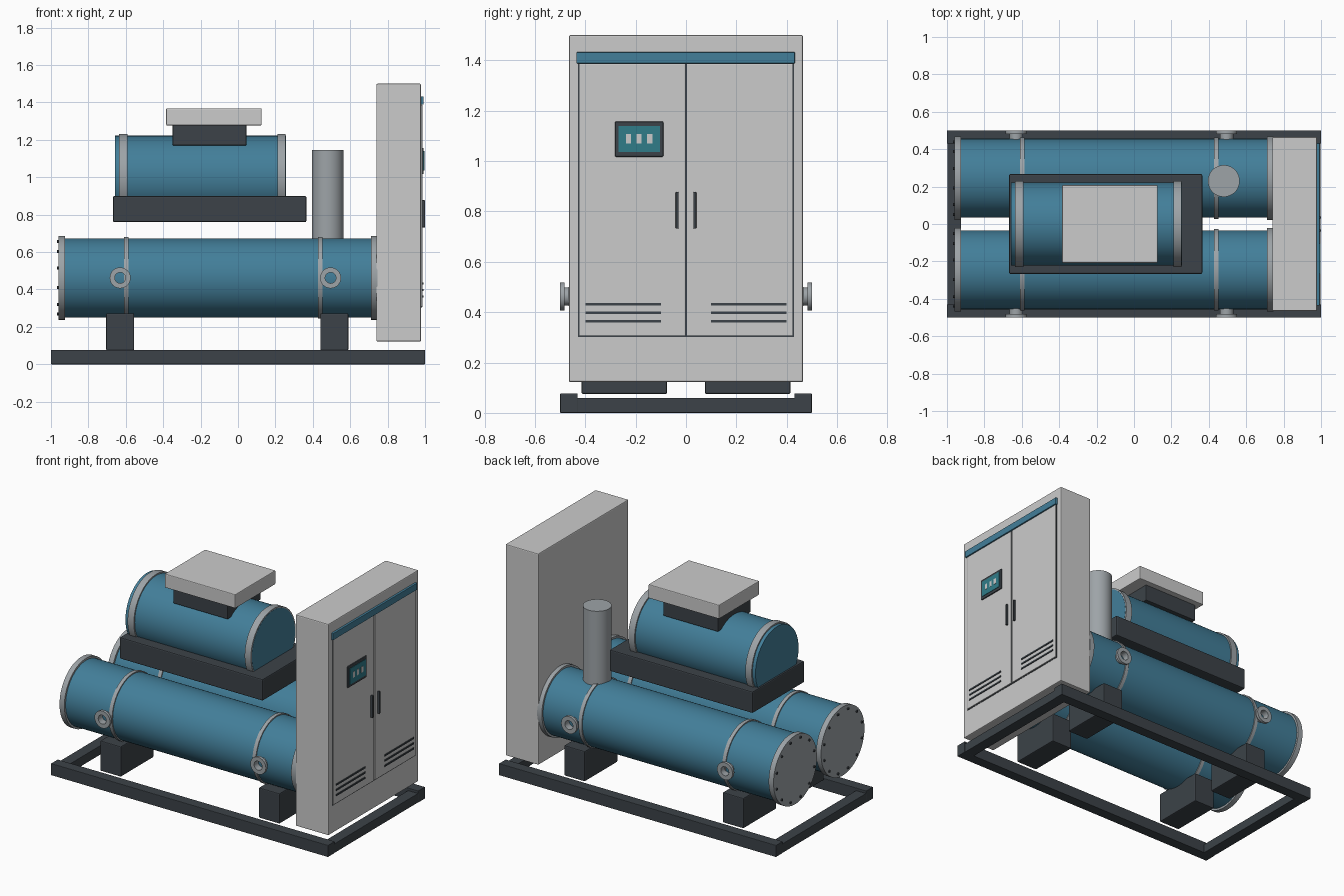
import bpy, math

if "Cube" in bpy.data.objects:
    bpy.data.objects.remove(bpy.data.objects["Cube"])


def mat(name, r, g, b):
    m = bpy.data.materials.new(name)
    m.diffuse_color = (r, g, b, 1)
    m.use_nodes = True
    m.node_tree.nodes["Principled BSDF"].inputs["Base Color"].default_value = m.diffuse_color
    return m


BLUE = mat("blue_paint", 0.055, 0.21, 0.32)
DARK = mat("dark_steel", 0.045, 0.055, 0.065)
LIGHT = mat("light_panel", 0.55, 0.57, 0.56)
GREY = mat("grey_metal", 0.34, 0.37, 0.39)
SCREEN = mat("screen_teal", 0.03, 0.20, 0.25)


def box(name, x, y, z, material, bevel=0.0):
    """Box from (min, max) ranges."""
    bpy.ops.mesh.primitive_cube_add(
        size=1, location=[(a + b) / 2 for a, b in (x, y, z)])
    o = bpy.context.object
    o.name = name
    o.scale = [b - a for a, b in (x, y, z)]
    bpy.ops.object.transform_apply(location=False, rotation=False, scale=True)
    o.data.materials.append(material)
    if bevel:
        m = o.modifiers.new("bevel", "BEVEL")
        m.width, m.segments = bevel, 2
    return o


def cyl_x(name, x, y, z, r, material, sides=64):
    """Smooth cylinder lying along x."""
    bpy.ops.mesh.primitive_cylinder_add(
        vertices=sides, radius=r, depth=x[1] - x[0],
        location=((x[0] + x[1]) / 2, y, z), rotation=(0, math.pi / 2, 0))
    o = bpy.context.object
    o.name = name
    o.data.materials.append(material)
    bpy.ops.object.shade_smooth_by_angle(angle=math.radians(35))
    return o


def nozzle(name, x, z, side):
    """Flanged hollow stub: (distance from centre plane, radius) profile revolved about y."""
    profile = [(0.42, 0.036), (0.482, 0.036), (0.482, 0.056), (0.50, 0.056),
               (0.50, 0.029), (0.42, 0.029)]
    n, k = 32, len(profile)
    verts = [(x + r * math.cos(2 * math.pi * i / n), side * d,
              z + r * math.sin(2 * math.pi * i / n))
             for i in range(n) for d, r in profile]
    faces = []
    for i in range(n):
        a, b = i * k, (i + 1) % n * k
        for j in range(k):
            q = (j + 1) % k
            f = (a + j, a + q, b + q, b + j)
            faces.append(f if side < 0 else f[::-1])
    me = bpy.data.meshes.new(name)
    me.from_pydata(verts, [], faces)
    o = bpy.data.objects.new(name, me)
    bpy.context.collection.objects.link(o)
    me.materials.append(GREY)
    bpy.context.view_layer.objects.active = o
    bpy.ops.object.select_all(action='DESELECT')
    o.select_set(True)
    bpy.ops.object.mode_set(mode='EDIT')
    bpy.ops.mesh.select_all(action='SELECT')
    bpy.ops.mesh.normals_make_consistent(inside=False)
    bpy.ops.object.mode_set(mode='OBJECT')
    bpy.ops.object.shade_smooth_by_angle(angle=math.radians(35))


# Base frame: long rails and lower end rails
for s, tag in ((-1, "front"), (1, "back")):
    box(f"base_rail_{tag}", (-1, 1), sorted((s * 0.43, s * 0.5)), (0, 0.077), DARK, 0.003)
for s, tag in ((-1, "left"), (1, "right")):
    box(f"base_cross_rail_{tag}", sorted((s * 0.925, s * 0.998)), (-0.435, 0.435), (0, 0.06), DARK, 0.003)

# Pair of heat exchanger shells with flanges, bolts, bands, saddles, nozzles
ZC = 0.462
for s, tag in ((-1, "front"), (1, "back")):
    yc = s * 0.245
    cyl_x(f"shell_{tag}", (-0.94, 0.74), yc, ZC, 0.211, BLUE)
    cyl_x(f"end_flange_left_{tag}", (-0.96, -0.925), yc, ZC, 0.224, GREY)
    cyl_x(f"end_flange_right_{tag}", (0.712, 0.746), yc, ZC, 0.224, GREY)
    for i in range(12):
        a = 2 * math.pi * (i + 0.5) / 12
        cyl_x(f"flange_bolt_{tag}_{i}", (-0.967, -0.955), yc + 0.2 * math.cos(a),
              ZC + 0.2 * math.sin(a), 0.008, DARK, 8)
    for xb, end in ((-0.597, "left"), (0.44, "right")):
        cyl_x(f"shell_band_{tag}_{end}", (xb - 0.012, xb + 0.012), yc, ZC, 0.218, GREY)
    for xs, end in ((-0.63, "left"), (0.515, "right")):
        box(f"saddle_{tag}_{end}", (xs - 0.075, xs + 0.075), (yc - 0.17, yc + 0.17),
            (0.075, 0.272), DARK, 0.006)
    for xn, end in ((-0.63, "left"), (0.495, "right")):
        nozzle(f"nozzle_{tag}_{end}", xn, ZC, s)

# Compressor on its tray
box("compressor_tray", (-0.668, 0.365), (-0.267, 0.267), (0.76, 0.90), DARK, 0.007)
cyl_x("compressor_body", (-0.657, 0.256), 0, 1.0, 0.222, BLUE)
cyl_x("compressor_ring_left", (-0.635, -0.59), 0, 1.0, 0.231, GREY)
cyl_x("compressor_ring_right", (0.21, 0.255), 0, 1.0, 0.231, GREY)
box("terminal_box_neck", (-0.35, 0.045), (-0.17, 0.17), (1.17, 1.285), DARK, 0.004)
box("terminal_box_lid", (-0.384, 0.126), (-0.208, 0.208), (1.277, 1.368), LIGHT, 0.005)

# Vertical pipe on the back shell
bpy.ops.mesh.primitive_cylinder_add(vertices=48, radius=0.085, depth=0.545,
                                    location=(0.48, 0.23, 0.8725))
pipe = bpy.context.object
pipe.name = "vertical_pipe"
pipe.data.materials.append(GREY)
bpy.ops.object.shade_smooth_by_angle(angle=math.radians(35))

# Control cabinet
box("cabinet", (0.74, 0.978), (-0.465, 0.465), (0.122, 1.5), LIGHT, 0.006)
box("door_gap", (0.97, 0.980), (-0.428, 0.428), (0.302, 1.39), DARK)
box("cabinet_top_strip", (0.97, 0.992), (-0.435, 0.432), (1.388, 1.432), BLUE, 0.002)
for s, tag in ((-1, "left"), (1, "right")):
    box(f"cabinet_door_{tag}", (0.97, 0.986), sorted((s * 0.004, s * 0.423)), (0.307, 1.386), LIGHT, 0.002)
    box(f"door_handle_{tag}", (0.98, 1.0), sorted((s * 0.029, s * 0.041)), (0.732, 0.877), DARK, 0.003)
    for i in range(3):
        z = 0.363 + i * 0.034
        box(f"louver_{tag}_{i}", (0.98, 0.991), sorted((s * 0.10, s * 0.40)), (z - 0.005, z + 0.005), DARK)

# Control panel
box("control_bezel", (0.98, 0.993), (-0.282, -0.09), (1.017, 1.157), DARK, 0.004)
box("control_screen", (0.985, 0.996), (-0.268, -0.104), (1.035, 1.14), SCREEN)
for i in range(3):
    y = -0.228 + i * 0.042
    box(f"screen_tile_{i}", (0.99, 0.998), (y - 0.01, y + 0.01), (1.07, 1.107), LIGHT)
